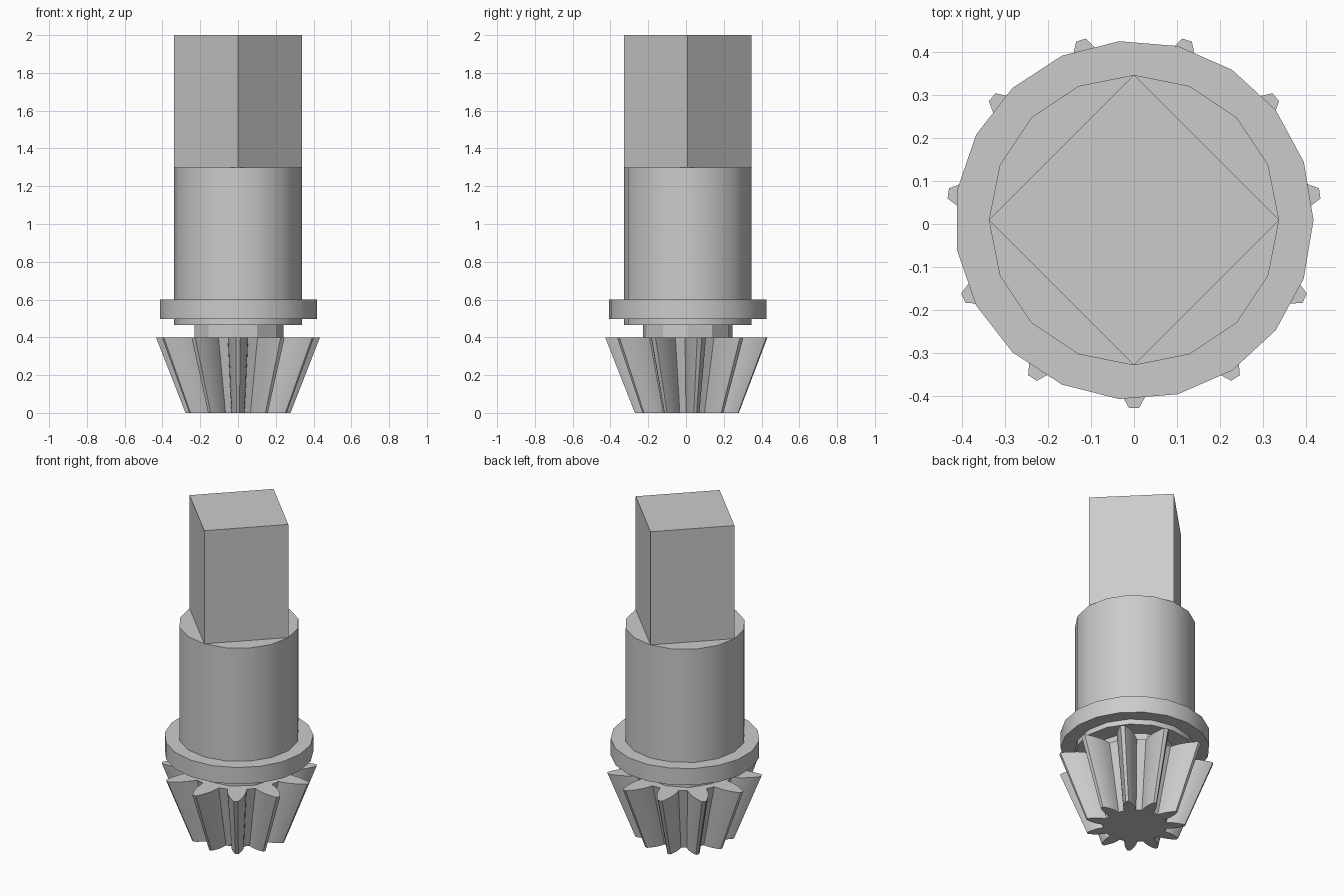
import bpy
import bmesh
import math

cube = bpy.data.objects.get("Cube")
if cube:
    bpy.data.objects.remove(cube, do_unlink=True)

grey = bpy.data.materials.new("plain_grey")
grey.use_nodes = True
colour = (0.6, 0.6, 0.6, 1.0)
grey.diffuse_color = colour
grey.node_tree.nodes["Principled BSDF"].inputs["Base Color"].default_value = colour

AXIS_Y = 0.009  # the odd tooth count shifts the axis slightly


def prism(name, outline, z0, z1, base_scale=1.0):
    """Solid between an outline at z1 and a scaled copy of it at z0."""
    bm = bmesh.new()
    low = [bm.verts.new((x * base_scale, y * base_scale, z0)) for x, y in outline]
    high = [bm.verts.new((x, y, z1)) for x, y in outline]
    bm.faces.new(low[::-1])
    bm.faces.new(high)
    n = len(outline)
    for i in range(n):
        j = (i + 1) % n
        bm.faces.new((low[i], low[j], high[j], high[i]))
    bmesh.ops.recalc_face_normals(bm, faces=bm.faces)
    mesh = bpy.data.meshes.new(name)
    bm.to_mesh(mesh)
    bm.free()
    mesh.materials.append(grey)
    obj = bpy.data.objects.new(name, mesh)
    obj.location.y = AXIS_Y
    bpy.context.collection.objects.link(obj)
    bpy.ops.object.select_all(action='DESELECT')
    obj.select_set(True)
    bpy.context.view_layer.objects.active = obj
    bpy.ops.object.shade_smooth_by_angle(angle=math.radians(30))
    return obj


def polygon(radius, sides):
    return [(radius * math.cos(math.tau * i / sides),
             radius * math.sin(math.tau * i / sides)) for i in range(sides)]


def gear_outline(teeth):
    # Half tooth as (distance from axis, half width), root to tip
    flank = [(0.275, 0.054), (0.31, 0.053), (0.345, 0.048),
             (0.38, 0.038), (0.413, 0.025), (0.437, 0.012)]
    tooth = [(r, -w) for r, w in flank] + [(r, w) for r, w in reversed(flank)]
    points = []
    for i in range(teeth):
        a = -math.pi / 2 + math.tau * i / teeth
        c, s = math.cos(a), math.sin(a)
        points += [(r * c - w * s, r * s + w * c) for r, w in tooth]
    return points


# Tapered gear and neck
prism("bevel_gear", gear_outline(11), 0.0, 0.4, base_scale=0.64)
prism("neck", polygon(0.24, 11), 0.39, 0.47)

# Round shaft with collar
prism("shaft", polygon(0.338, 16), 0.465, 1.3)
prism("collar", polygon(0.418, 19), 0.497, 0.6)

# Square drive end, corners on the axes
prism("square_drive", polygon(0.338, 4), 1.3, 2.0)
